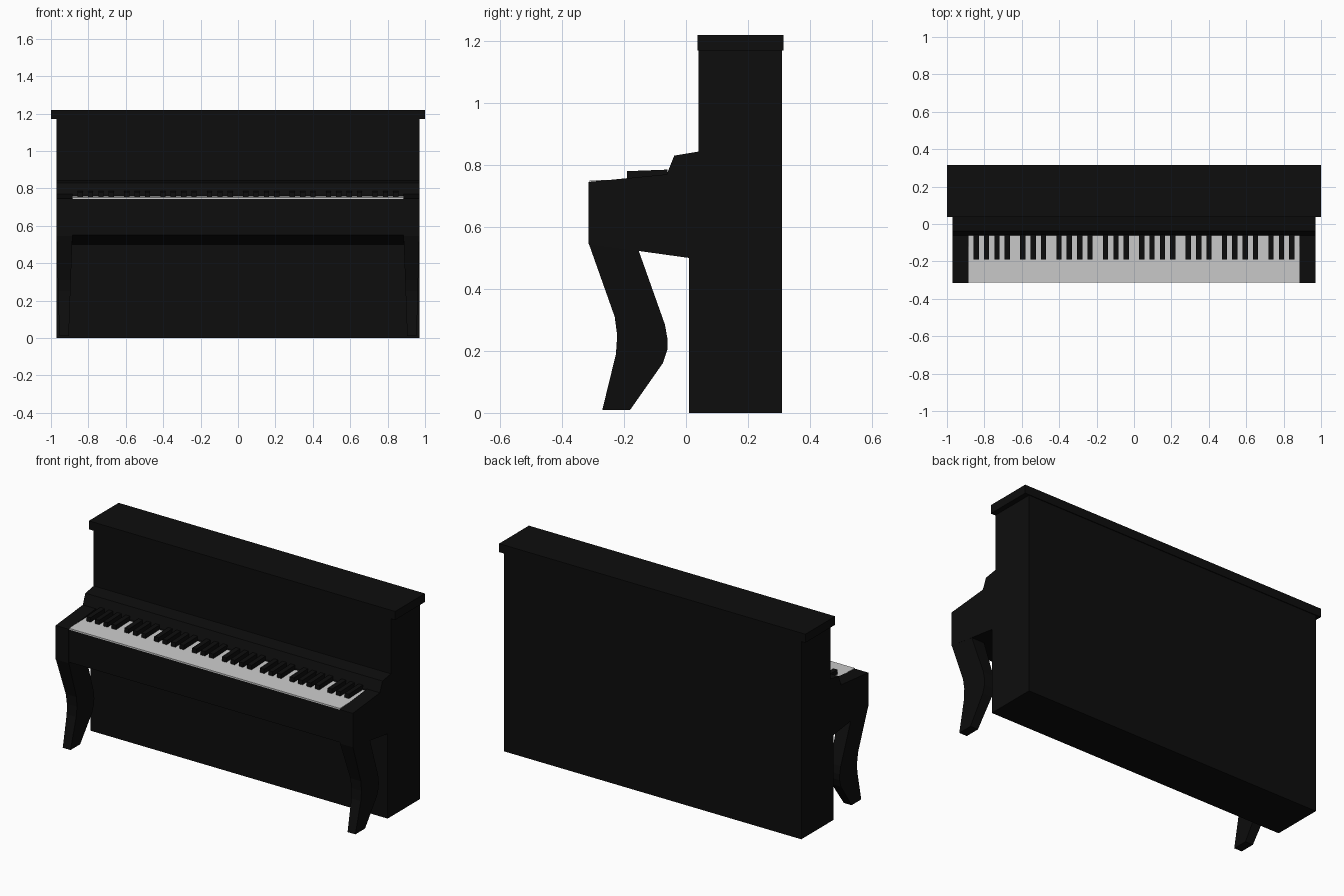
import bpy, bmesh

if "Cube" in bpy.data.objects:
    bpy.data.objects.remove(bpy.data.objects["Cube"])


def material(name, value):
    m = bpy.data.materials.new(name)
    m.diffuse_color = (value, value, value, 1)
    m.use_nodes = True
    m.node_tree.nodes["Principled BSDF"].inputs["Base Color"].default_value = m.diffuse_color
    return m


BLACK = material("black_lacquer", 0.004)
WHITE = material("ivory", 0.6)


def extrude(name, profile, x0, x1, mat=BLACK, taper=None):
    """Extrude a (y, z) profile along x; taper(z) optionally gives x limits."""
    bm = bmesh.new()
    sides = []
    for i in (0, 1):
        limits = [taper(z) if taper else (x0, x1) for y, z in profile]
        sides.append([bm.verts.new((l[i], y, z)) for l, (y, z) in zip(limits, profile)])
    a, b = sides
    n = len(a)
    bm.faces.new(a)
    bm.faces.new(b[::-1])
    for i in range(n):
        j = (i + 1) % n
        bm.faces.new((a[i], b[i], b[j], a[j]))
    bmesh.ops.recalc_face_normals(bm, faces=bm.faces)
    me = bpy.data.meshes.new(name)
    bm.to_mesh(me)
    bm.free()
    me.materials.append(mat)
    ob = bpy.data.objects.new(name, me)
    bpy.context.collection.objects.link(ob)
    return ob


def mirror(ob):
    ob.modifiers.new("mirror", 'MIRROR').use_axis = (True, False, False)


# Cabinet and lid
extrude("cabinet", [(0.01, 0), (0.31, 0), (0.31, 1.17), (0.04, 1.17),
                    (0.04, 0.84), (0.01, 0.838)], -0.97, 0.97)
extrude("lid", [(0.037, 1.17), (0.315, 1.17), (0.315, 1.22), (0.037, 1.22)], -1, 1)

# Key bed with sloping underside
extrude("key_bed", [(-0.312, 0.55), (0.01, 0.50), (0.01, 0.75), (-0.312, 0.742)],
        -0.885, 0.885)

# Cheeks either side of the keyboard
mirror(extrude("cheek", [(-0.315, 0.545), (0.01, 0.50), (0.01, 0.776),
                         (-0.06, 0.77), (-0.315, 0.745)], 0.885, 0.97))

# Fallboard behind the keys
extrude("fallboard", [(-0.062, 0.74), (0.04, 0.74), (0.04, 0.843), (-0.038, 0.83),
                      (-0.062, 0.77)], -0.97, 0.97)

# Curved legs, narrowing to the foot
leg = [(-0.315, 0.55), (-0.23, 0.31), (-0.222, 0.25), (-0.226, 0.19), (-0.27, 0.01),
       (-0.18, 0.01), (-0.075, 0.16), (-0.06, 0.205), (-0.06, 0.24), (-0.068, 0.285),
       (-0.155, 0.53)]


def leg_width(z):
    t = 1 - z / 0.55
    return 0.885 + 0.02 * t, 0.97 - 0.015 * t


mirror(extrude("leg", leg, 0, 0, taper=leg_width))

# White keys as one slab
extrude("white_keys", [(-0.312, 0.742), (-0.06, 0.742), (-0.06, 0.758), (-0.312, 0.75)],
        -0.884, 0.884, WHITE)

# Black keys in alternating groups of four and three
STEP = 0.0553
for group in range(4):
    for k in (0, 1, 2, 3, 4.5, 5.5, 6.5):
        x = (group * 8 + k - 15.25) * STEP
        extrude("black_key", [(-0.19, 0.75), (-0.06, 0.75), (-0.06, 0.785),
                              (-0.19, 0.78)], x - 0.014, x + 0.014)
